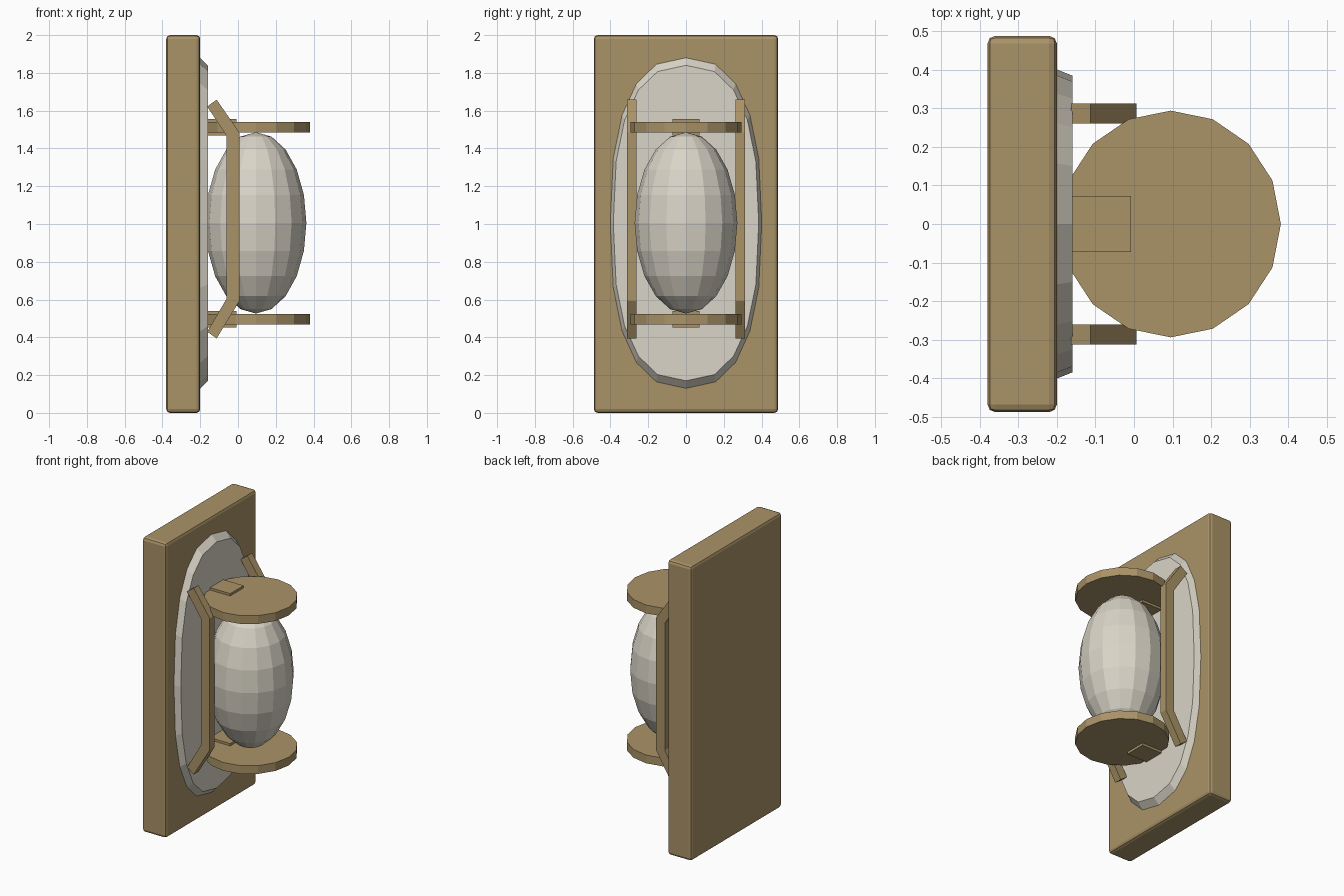
import bpy, bmesh
from math import sin, cos, pi, copysign

cube = bpy.data.objects.get("Cube")
if cube:
    bpy.data.objects.remove(cube, do_unlink=True)


def material(name, rgb):
    m = bpy.data.materials.new(name)
    m.use_nodes = True
    m.diffuse_color = (*rgb, 1)
    m.node_tree.nodes["Principled BSDF"].inputs["Base Color"].default_value = (*rgb, 1)
    return m


brown = material("warm brown", (0.40, 0.29, 0.137))
cream = material("cream white", (0.70, 0.66, 0.57))


def finish(name, bm, mat):
    bmesh.ops.recalc_face_normals(bm, faces=bm.faces)
    mesh = bpy.data.meshes.new(name)
    bm.to_mesh(mesh)
    bm.free()
    mesh.materials.append(mat)
    obj = bpy.data.objects.new(name, mesh)
    bpy.context.collection.objects.link(obj)
    return obj


def box(name, low, high, mat):
    bm = bmesh.new()
    bmesh.ops.create_cube(bm, size=1)
    for v in bm.verts:
        v.co = [a + (b - a) * (c + 0.5) for a, b, c in zip(low, high, v.co)]
    return finish(name, bm, mat)


def loft(name, ring_a, ring_b, mat):
    """Closed solid between two matching outlines."""
    bm = bmesh.new()
    a = [bm.verts.new(p) for p in ring_a]
    b = [bm.verts.new(p) for p in ring_b]
    bm.faces.new(a)
    bm.faces.new(b)
    n = len(a)
    for i in range(n):
        j = (i + 1) % n
        bm.faces.new((a[i], a[j], b[j], b[i]))
    return finish(name, bm, mat)


# Wall board with softened edges
board = box("wall_board", (-0.38, -0.488, 0), (-0.20, 0.488, 2), brown)
bevel = board.modifiers.new("soft_edges", 'BEVEL')
bevel.width = 0.02
bevel.segments = 2


# Squared oval plaque with sloping rim
def oval(x, half_y, half_z, sides=20):
    def soft(v):
        return copysign(abs(v) ** 0.8, v) if abs(v) > 1e-6 else 0
    angles = [2 * pi * i / sides for i in range(sides)]
    return [(x, half_y * soft(sin(t)), 1.005 + half_z * soft(cos(t))) for t in angles]


loft("oval_plaque", oval(-0.21, 0.405, 0.885), oval(-0.16, 0.385, 0.835), cream)

# Faceted egg-shaped globe
axis_x = 0.095
bm = bmesh.new()
bmesh.ops.create_uvsphere(bm, u_segments=16, v_segments=10, radius=1)
for v in bm.verts:
    v.co = (axis_x + v.co.x * 0.267, v.co.y * 0.272, 1.006 + v.co.z * 0.48)
finish("globe", bm, cream)


# Round caps and their bracket tabs
def disc(z, sides=16):
    angles = [2 * pi * i / sides for i in range(sides)]
    return [(axis_x + 0.286 * cos(t), 0.294 * sin(t), z) for t in angles]


for name, z in (("upper", 1.513), ("lower", 0.496)):
    loft(name + "_cap", disc(z - 0.028), disc(z + 0.028), brown)
    box(name + "_bracket", (-0.21, -0.072, z - 0.044), (-0.008, 0.072, z + 0.044), brown)

# Bent side guard bars
profile = [(-0.163, 1.622), (-0.113, 1.658), (0.007, 1.485), (0.007, 0.592),
           (-0.113, 0.394), (-0.163, 0.43), (-0.06, 0.605), (-0.06, 1.465)]
for name, y in (("left_guard_bar", -0.287), ("right_guard_bar", 0.287)):
    loft(name, [(x, y - 0.026, z) for x, z in profile],
         [(x, y + 0.026, z) for x, z in profile], brown)
